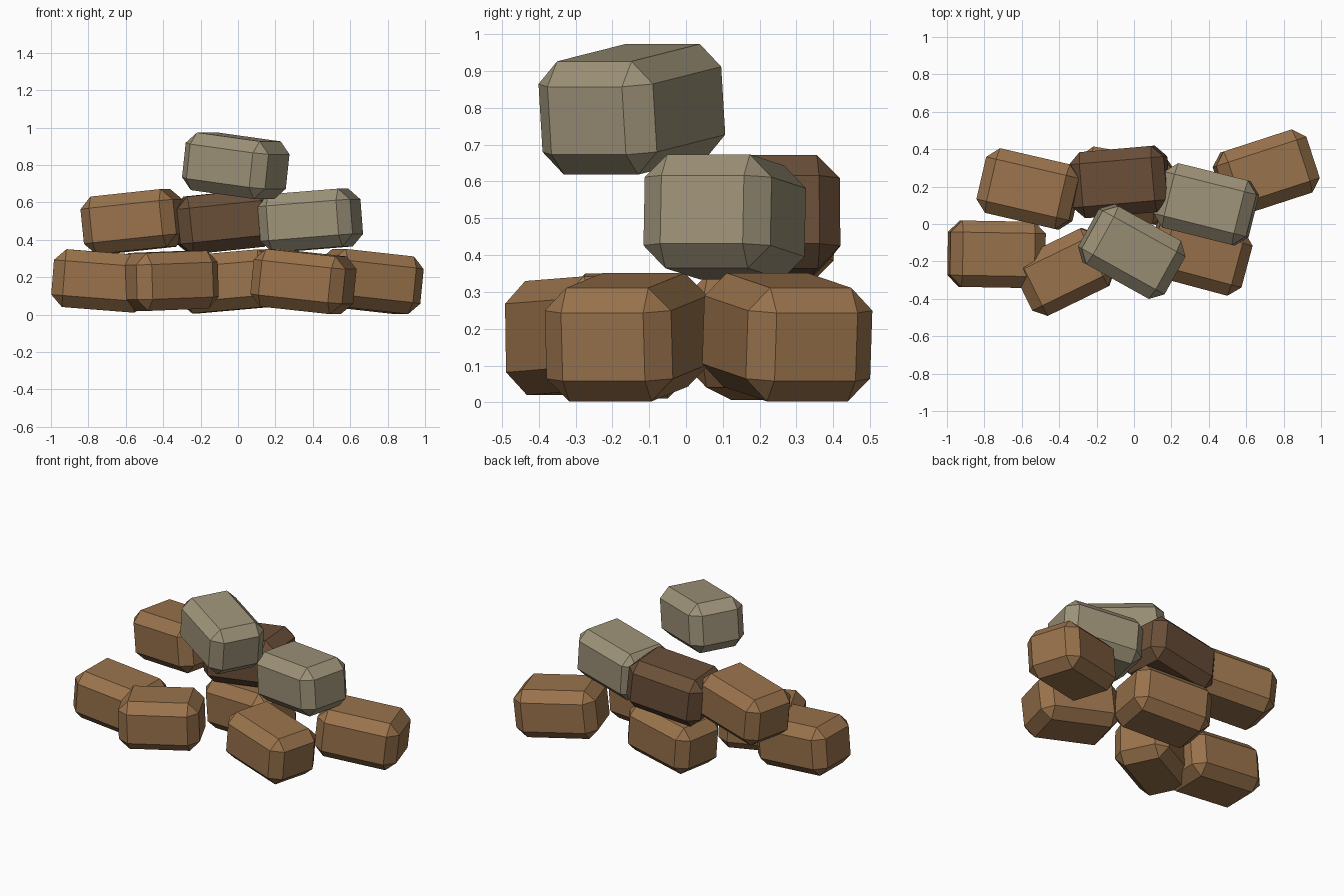
import bpy, bmesh
from math import radians
from mathutils import Matrix, Vector, Euler

if "Cube" in bpy.data.objects:
    bpy.data.objects.remove(bpy.data.objects["Cube"])


def material(name, rgb):
    m = bpy.data.materials.new(name)
    m.diffuse_color = (*rgb, 1)
    m.use_nodes = True
    m.node_tree.nodes["Principled BSDF"].inputs["Base Color"].default_value = m.diffuse_color
    return m


brown = material("brown", (0.32, 0.17, 0.072))
dark = material("dark brown", (0.145, 0.078, 0.04))
grey = material("grey tan", (0.34, 0.29, 0.19))


def stuffed_bag(name, centre, yaw, tilt, mat, length=0.51, width=0.355, height=0.31):
    """Chamfered block; tilt raises its +x end, yaw turns it about z."""
    bm = bmesh.new()
    bmesh.ops.create_cube(bm, size=1)
    bmesh.ops.scale(bm, vec=Vector((length, width, height)), verts=bm.verts)
    bmesh.ops.bevel(bm, geom=bm.edges[:], offset=0.062, segments=1,
                    affect='EDGES', offset_type='OFFSET', profile=0.5)
    rot = Euler((0, radians(-tilt), radians(yaw))).to_matrix().to_4x4()
    bm.transform(Matrix.Translation(centre) @ rot)
    bmesh.ops.recalc_face_normals(bm, faces=bm.faces)
    me = bpy.data.meshes.new(name)
    bm.to_mesh(me)
    bm.free()
    me.materials.append(mat)
    bpy.context.collection.objects.link(bpy.data.objects.new(name, me))


# bottom layer
stuffed_bag("bottom_bag_left", (-0.735, -0.162, 0.18), -1, -4.5, brown)
stuffed_bag("bottom_bag_front", (-0.372, -0.256, 0.181), 26, 2, brown, 0.485, 0.345)
stuffed_bag("bottom_bag_middle", (-0.05, 0.205, 0.178), -10, 5, brown)
stuffed_bag("bottom_bag_right", (0.35, -0.16, 0.177), -15, -6, brown)
stuffed_bag("bottom_bag_far_right", (0.707, 0.275, 0.177), 18, -6, brown)
# middle layer
stuffed_bag("middle_bag_left", (-0.56, 0.187, 0.497), -13, 6, brown)
stuffed_bag("middle_bag_centre", (-0.075, 0.225, 0.497), 5, 6, dark)
stuffed_bag("middle_bag_right", (0.387, 0.105, 0.504), -14, 4.5, grey)
# top bag
stuffed_bag("top_bag", (-0.012, -0.147, 0.796), -29, -7, grey)
